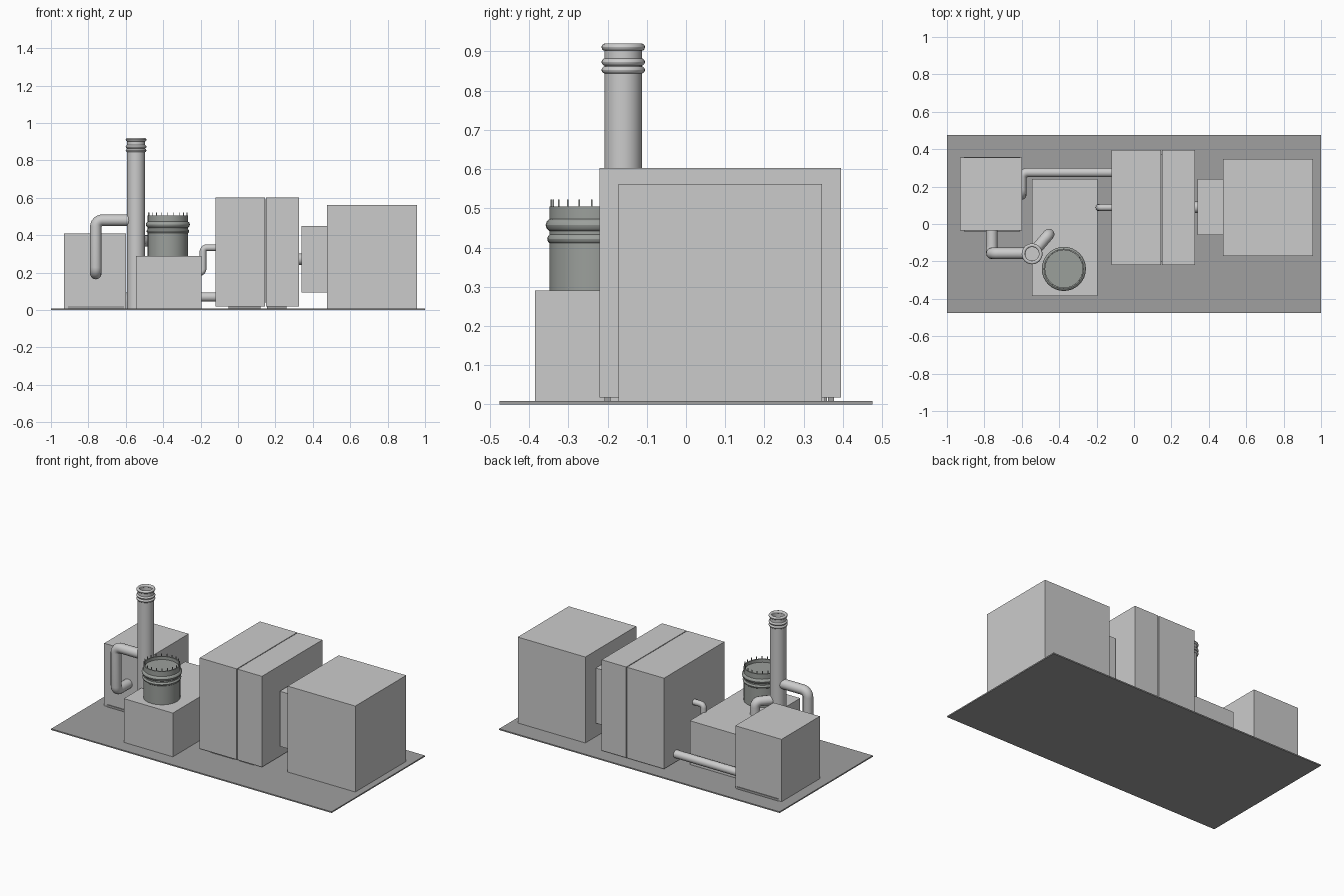
import bpy, bmesh, math
from mathutils import Vector

if "Cube" in bpy.data.objects:
    bpy.data.objects.remove(bpy.data.objects["Cube"])


def material(name, rgb):
    m = bpy.data.materials.new(name)
    m.diffuse_color = (*rgb, 1)
    m.use_nodes = True
    m.node_tree.nodes["Principled BSDF"].inputs["Base Color"].default_value = m.diffuse_color
    return m


DARK = material("dark_grey", (0.35, 0.35, 0.35))
DRUM = material("drum_grey", (0.33, 0.35, 0.33))


def finish(name, bm, mat=None, smooth=False):
    bmesh.ops.recalc_face_normals(bm, faces=bm.faces[:])
    me = bpy.data.meshes.new(name)
    bm.to_mesh(me)
    bm.free()
    ob = bpy.data.objects.new(name, me)
    bpy.context.collection.objects.link(ob)
    if mat:
        me.materials.append(mat)
    if smooth:
        bpy.ops.object.select_all(action='DESELECT')
        ob.select_set(True)
        bpy.context.view_layer.objects.active = ob
        bpy.ops.object.shade_smooth_by_angle(angle=math.radians(35))
    return ob


def box(name, x, y, z, mat=None):
    bm = bmesh.new()
    bmesh.ops.create_cube(bm, size=1)
    for v in bm.verts:
        v.co = [a + (b - a) * (c + 0.5) for (a, b), c in zip((x, y, z), v.co)]
    return finish(name, bm, mat)


def lathe(name, cx, cy, profile, n=32, mat=None):
    bm = bmesh.new()
    rings = []
    for r, z in profile:
        if r == 0:
            rings.append([bm.verts.new((cx, cy, z))] * n)
        else:
            rings.append([bm.verts.new((cx + r * math.cos(math.tau * i / n),
                                        cy + r * math.sin(math.tau * i / n), z)) for i in range(n)])
    for a, b in zip(rings, rings[1:]):
        for i in range(n):
            j = (i + 1) % n
            bm.faces.new(list(dict.fromkeys((a[i], a[j], b[j], b[i]))))
    return finish(name, bm, mat, True)


def ring(name, cx, cy, z, major, minor, mat=None):
    pts = [(major + minor * math.cos(math.tau * k / 12),
            z + minor * math.sin(math.tau * k / 12)) for k in range(13)]
    return lathe(name, cx, cy, pts, 32, mat)


def pipe(name, pts, r, bend):
    # round every corner of the path, then sweep a circle along it
    pts = [Vector(p) for p in pts]
    path = [pts[0]]
    for a, b, c in zip(pts, pts[1:], pts[2:]):
        u, w = (a - b).normalized(), (c - b).normalized()
        centre = b + (u + w) * bend
        for k in range(7):
            t = k / 6 * math.pi / 2
            path.append(centre - w * bend * math.cos(t) - u * bend * math.sin(t))
    path.append(pts[-1])
    cu = bpy.data.curves.new(name, 'CURVE')
    cu.dimensions = '3D'
    cu.bevel_depth = r
    cu.bevel_resolution = 4
    cu.use_fill_caps = True
    sp = cu.splines.new('POLY')
    sp.points.add(len(path) - 1)
    for p, co in zip(sp.points, path):
        p.co = (*co, 1)
    ob = bpy.data.objects.new(name, cu)
    bpy.context.collection.objects.link(ob)
    bpy.ops.object.select_all(action='DESELECT')
    ob.select_set(True)
    bpy.context.view_layer.objects.active = ob
    bpy.ops.object.convert(target='MESH')
    bpy.ops.object.shade_smooth_by_angle(angle=math.radians(35))


# base plate
box("base_plate", (-1, 1), (-0.475, 0.475), (0, 0.008), DARK)

# main cabinets
box("left_cabinet", (-0.93, -0.60), (-0.035, 0.355), (0.008, 0.41))
box("low_cabinet", (-0.545, -0.195), (-0.385, 0.24), (0.008, 0.29))
box("tall_cabinet_left", (-0.12, 0.145), (-0.22, 0.395), (0.018, 0.603))
box("tall_cabinet_right", (0.15, 0.325), (-0.22, 0.395), (0.018, 0.603))
box("cabinet_seam", (0.14, 0.155), (-0.20, 0.375), (0.04, 0.59), DARK)
box("coupling_cabinet", (0.34, 0.475), (-0.06, 0.24), (0.095, 0.45))
box("right_cabinet", (0.475, 0.957), (-0.172, 0.347), (0.008, 0.562))

# dark skirting strips on the left cabinet
for side, y in (("front", -0.035), ("back", 0.355)):
    box(f"left_cabinet_strip_{side}", (-0.91, -0.61), (y - 0.004, y + 0.004), (0.008, 0.022), DARK)

# feet under the tall cabinets
for i, x in enumerate(((-0.05, 0.12), (0.155, 0.26))):
    for side, y in (("front", -0.20), ("back", 0.37)):
        box(f"foot_{i}_{side}", x, (y - 0.008, y + 0.008), (0.006, 0.02), DARK)

# shaft into the coupling cabinet
pipe("drive_shaft", [(0.32, 0.09, 0.272), (0.345, 0.09, 0.272)], 0.03, 0)

# chimney stack with three collars
SX, SY = -0.545, -0.16
lathe("chimney", SX, SY, [(0, 0.008), (0.048, 0.008), (0.048, 0.912), (0.04, 0.912), (0.04, 0.80), (0, 0.80)])
for i, z in enumerate((0.911, 0.873, 0.853)):
    ring(f"chimney_collar_{i}", SX, SY, z, 0.046, 0.0095)

# fan drum with collars and rim pins
DX, DY = -0.375, -0.24
lathe("fan_drum", DX, DY, [(0, 0.285), (0.108, 0.285), (0.108, 0.505), (0.1, 0.505), (0.1, 0.485), (0, 0.485)],
      32, DRUM)
for i, (z, r) in enumerate(((0.457, 0.017), (0.422, 0.013))):
    ring(f"drum_collar_{i}", DX, DY, z, 0.101, r, DRUM)
for i in range(20):
    a = math.tau * i / 20
    x, y = DX + 0.104 * math.cos(a), DY + 0.104 * math.sin(a)
    box(f"drum_pin_{i}", (x - 0.002, x + 0.002), (y - 0.002, y + 0.002), (0.50, 0.522), DRUM)

# pipework
pipe("left_exhaust_pipe", [(-0.76, -0.02, 0.195), (-0.76, -0.157, 0.195), (-0.76, -0.157, 0.48),
                           (-0.56, -0.157, 0.48)], 0.031, 0.035)
pipe("diagonal_pipe", [(SX, SY, 0.37), (-0.455, -0.055, 0.37), (-0.455, -0.055, 0.28)], 0.03, 0.03)
pipe("rear_pipe", [(-0.10, 0.275, 0.07), (-0.60, 0.275, 0.07), (-0.60, 0.155, 0.07),
                   (-0.60, 0.155, 0.001)], 0.025, 0.03)
pipe("feed_pipe", [(-0.11, 0.088, 0.333), (-0.187, 0.088, 0.333), (-0.187, 0.088, 0.20),
                   (-0.22, 0.088, 0.20)], 0.018, 0.02)
